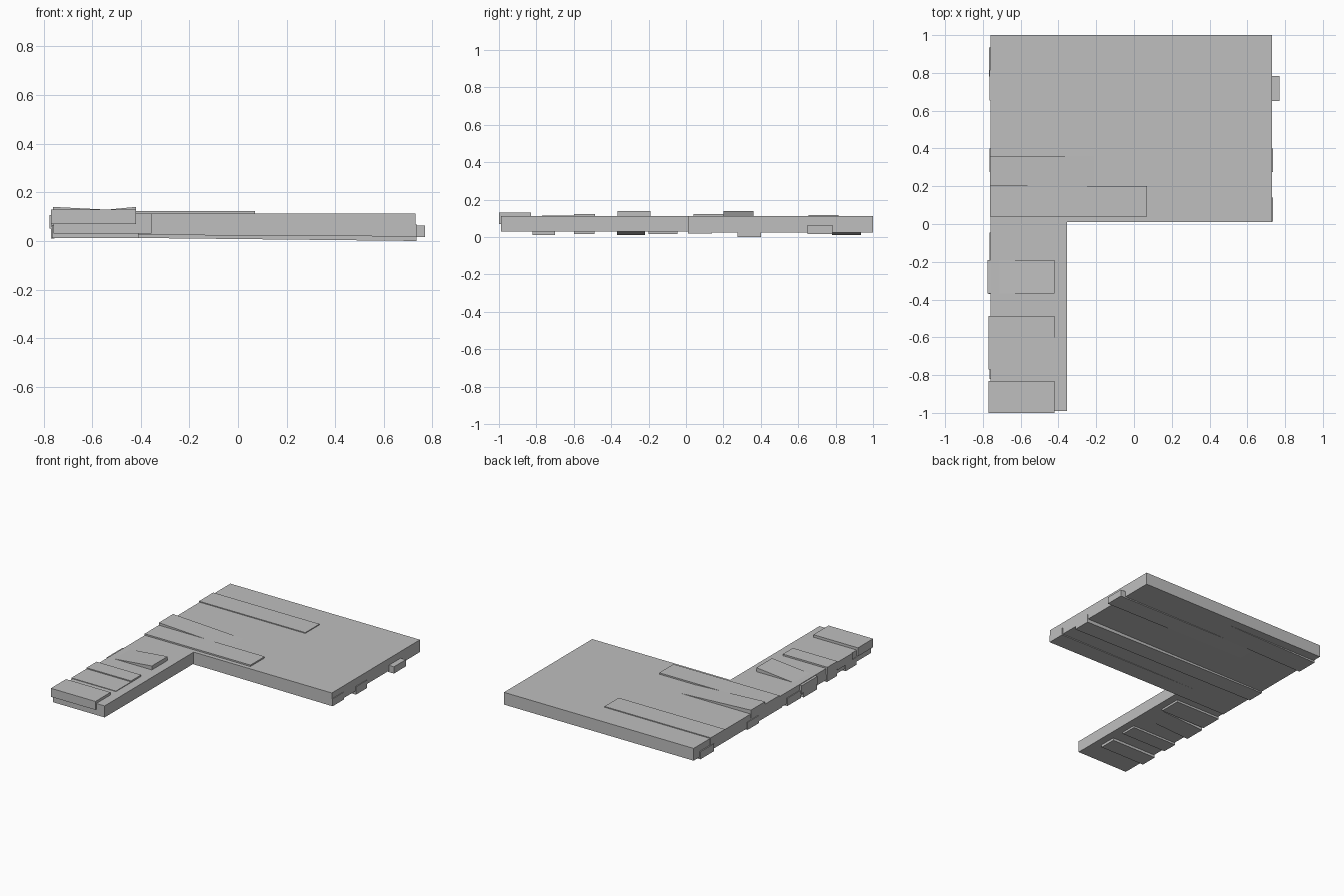
import bpy
import bmesh

cube = bpy.data.objects.get("Cube")
if cube:
    bpy.data.objects.remove(cube, do_unlink=True)

GREY = (0.52, 0.52, 0.52, 1.0)
grey = bpy.data.materials.new("plain_grey")
grey.use_nodes = True
grey.diffuse_color = GREY
grey.node_tree.nodes["Principled BSDF"].inputs["Base Color"].default_value = GREY


def add_object(name, bm):
    bmesh.ops.recalc_face_normals(bm, faces=bm.faces)
    mesh = bpy.data.meshes.new(name)
    bm.to_mesh(mesh)
    bm.free()
    mesh.materials.append(grey)
    obj = bpy.data.objects.new(name, mesh)
    bpy.context.collection.objects.link(obj)


def plank(name, x, y, left, right=None):
    """Board from x[0] to x[1]; (bottom, top) heights at each end allow a tilt."""
    right = right or left
    bm = bmesh.new()
    bmesh.ops.create_cube(bm, size=1)
    for v in bm.verts:
        at_right, at_back, at_top = (int(c > 0) for c in v.co)
        v.co = (x[at_right], y[at_back], (right if at_right else left)[at_top])
    add_object(name, bm)


# Main platform and the walkway leading to it
plank("platform", (-0.76, 0.73), (0.01, 1.0), (0.025, 0.112))
plank("walkway", (-0.76, -0.355), (-0.99, 0.01), (0.03, 0.112))

# Boards showing on the top of the platform
plank("platform_top_board_back", (-0.765, 0.07), (0.655, 0.815), (0.06, 0.118))
plank("platform_top_board_tilted", (-0.762, -0.17), (0.2, 0.36), (0.085, 0.14), (0.055, 0.11))
plank("platform_top_board_front", (-0.762, 0.07), (0.04, 0.2), (0.07, 0.122))

# Boards showing on the top of the walkway
plank("walkway_top_board_tilted", (-0.775, -0.42), (-0.367, -0.19), (0.05, 0.106), (0.085, 0.14))
plank("walkway_top_board_middle", (-0.77, -0.42), (-0.6, -0.487), (0.07, 0.123))
plank("walkway_top_board_low", (-0.77, -0.42), (-0.77, -0.6), (0.06, 0.116))
plank("walkway_top_board_end", (-0.77, -0.42), (-1.0, -0.83), (0.07, 0.13))

# Boards showing under the platform
plank("platform_under_board_back", (-0.768, 0.1), (0.78, 0.935), (0.012, 0.065), (0.027, 0.08))
plank("platform_under_board_long", (-0.5, 0.77), (0.65, 0.783), (0.026, 0.07), (0.016, 0.064))
plank("platform_under_board_middle", (-0.765, 0.735), (0.275, 0.4), (0.016, 0.07), (0.0, 0.056))
plank("platform_under_board_front", (-0.6, 0.735), (0.012, 0.14), (0.026, 0.075), (0.018, 0.07))

# Boards showing under the walkway
plank("walkway_under_board_inner", (-0.765, -0.41), (-0.2, -0.045), (0.015, 0.07))
plank("walkway_under_board_tilted", (-0.77, -0.41), (-0.37, -0.22), (0.01, 0.065), (0.03, 0.085))
plank("walkway_under_board_middle", (-0.765, -0.41), (-0.6, -0.49), (0.016, 0.07))
plank("walkway_under_board_outer", (-0.765, -0.41), (-0.82, -0.7), (0.012, 0.065))
